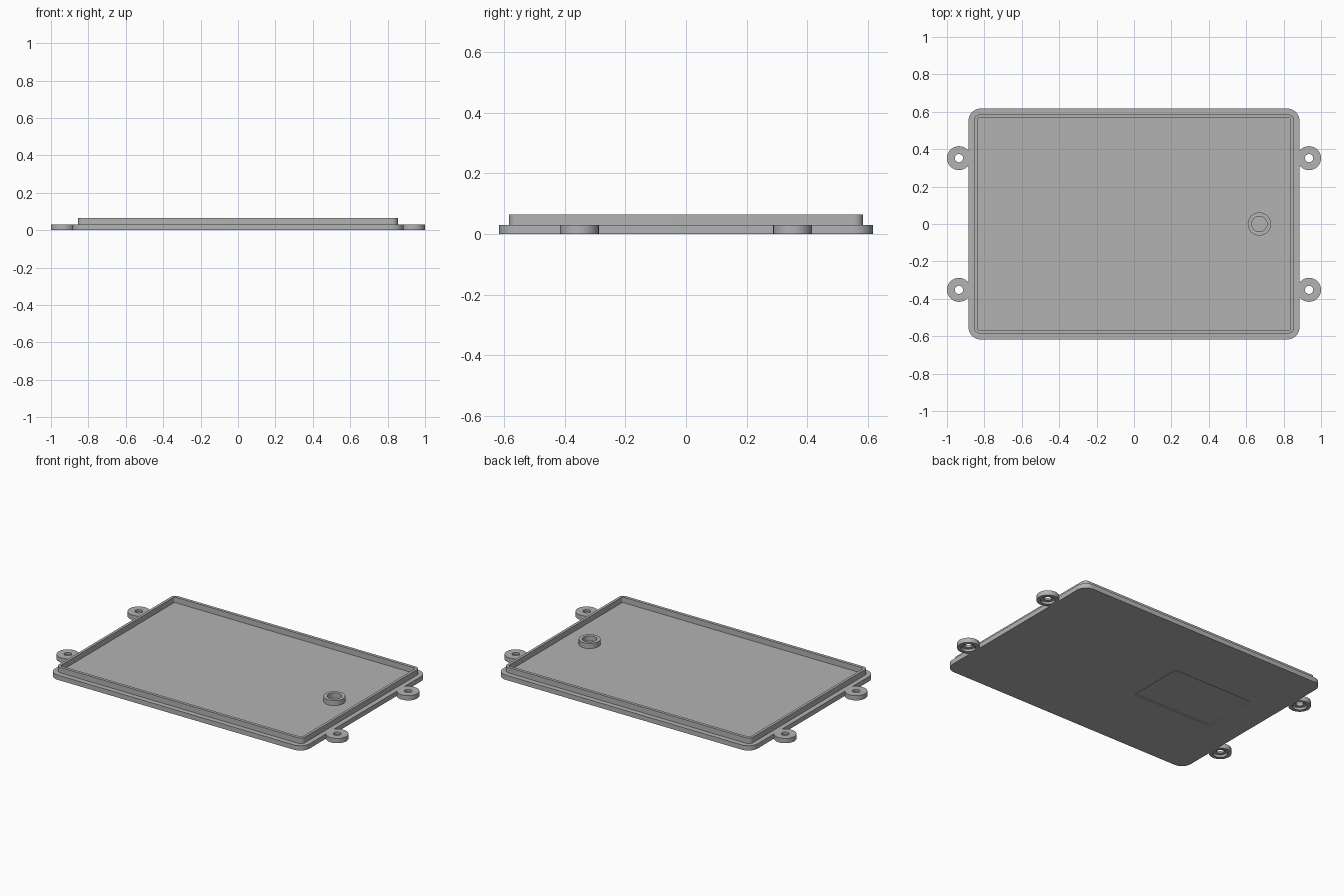
import bpy, bmesh, math

if "Cube" in bpy.data.objects:
    bpy.data.objects.remove(bpy.data.objects["Cube"], do_unlink=True)

PLATE_TOP = 0.03
RIM_TOP = 0.065

grey = bpy.data.materials.new("plain grey")
grey.use_nodes = True
grey.diffuse_color = (0.45, 0.45, 0.45, 1)
grey.node_tree.nodes["Principled BSDF"].inputs["Base Color"].default_value = (0.45, 0.45, 0.45, 1)


def rounded_rect(hx, hy, r, steps=10):
    """Outline of a rectangle with rounded corners, counter-clockwise."""
    points = []
    for i, (sx, sy) in enumerate([(1, 1), (-1, 1), (-1, -1), (1, -1)]):
        for k in range(steps + 1):
            a = math.pi / 2 * (i + k / steps)
            points.append((sx * (hx - r) + r * math.cos(a), sy * (hy - r) + r * math.sin(a)))
    return points


def circle(r, steps=48):
    return [(r * math.cos(2 * math.pi * k / steps), r * math.sin(2 * math.pi * k / steps))
            for k in range(steps)]


def loft(name, loops, closed, at=(0, 0, 0)):
    """Join equal outlines given as (outline, z); closed makes a ring, else the ends are capped."""
    bm = bmesh.new()
    rings = [[bm.verts.new((x, y, z)) for x, y in outline] for outline, z in loops]
    pairs = list(zip(rings, rings[1:]))
    if closed:
        pairs.append((rings[-1], rings[0]))
    else:
        bm.faces.new(rings[0])
        bm.faces.new(rings[-1])
    for a, b in pairs:
        n = len(a)
        for i in range(n):
            j = (i + 1) % n
            bm.faces.new((a[i], a[j], b[j], b[i]))
    bmesh.ops.recalc_face_normals(bm, faces=bm.faces)
    mesh = bpy.data.meshes.new(name)
    bm.to_mesh(mesh)
    bm.free()
    mesh.materials.append(grey)
    obj = bpy.data.objects.new(name, mesh)
    obj.location = at
    bpy.context.collection.objects.link(obj)
    return obj


def combine(target, other, operation):
    """Apply a boolean and remove the helper."""
    mod = target.modifiers.new("combine", 'BOOLEAN')
    mod.operation = operation
    mod.solver = 'EXACT'
    mod.object = other
    bpy.context.view_layer.update()
    with bpy.context.temp_override(object=target, active_object=target):
        bpy.ops.object.modifier_apply(modifier=mod.name)
    bpy.data.objects.remove(other, do_unlink=True)


# Base plate with rounded corners
outline = rounded_rect(0.885, 0.617, 0.065)
plate = loft("base_plate", [(outline, 0), (outline, PLATE_TOP)], False)

# Four screw ears, counterbored from below
hole, bore, rim = circle(0.022), circle(0.042), circle(0.064)
for sx in (-1, 1):
    for sy in (-1, 1):
        ear = loft("screw_ear", [(rim, 0), (rim, PLATE_TOP), (hole, PLATE_TOP),
                                 (hole, 0.015), (bore, 0.015), (bore, 0)],
                   True, (sx * 0.936, sy * 0.352, 0))
        combine(plate, ear, 'UNION')

# Shallow rectangular recess in the underside
panel = rounded_rect(0.278, 0.18, 0.002, 1)
cutter = loft("recess_cutter", [(panel, -0.02), (panel, 0.006)], False, (-0.41, 0.03, 0))
combine(plate, cutter, 'DIFFERENCE')

# Raised lip that fits inside the case
outer, inner = rounded_rect(0.855, 0.585, 0.03), rounded_rect(0.838, 0.566, 0.008)
lip = loft("raised_lip", [(outer, PLATE_TOP), (outer, RIM_TOP),
                          (inner, RIM_TOP), (inner, PLATE_TOP)], True)

# Round hollow boss on the floor
wall, well = circle(0.062), circle(0.041)
boss = loft("round_boss", [(wall, PLATE_TOP), (wall, 0.062),
                           (well, 0.062), (well, PLATE_TOP)], True, (0.67, 0, 0))

# Smooth the round walls and keep the edges crisp
for obj in (plate, lip, boss):
    bpy.ops.object.select_all(action='DESELECT')
    obj.select_set(True)
    bpy.context.view_layer.objects.active = obj
    bpy.ops.object.shade_smooth_by_angle(angle=math.radians(30))
